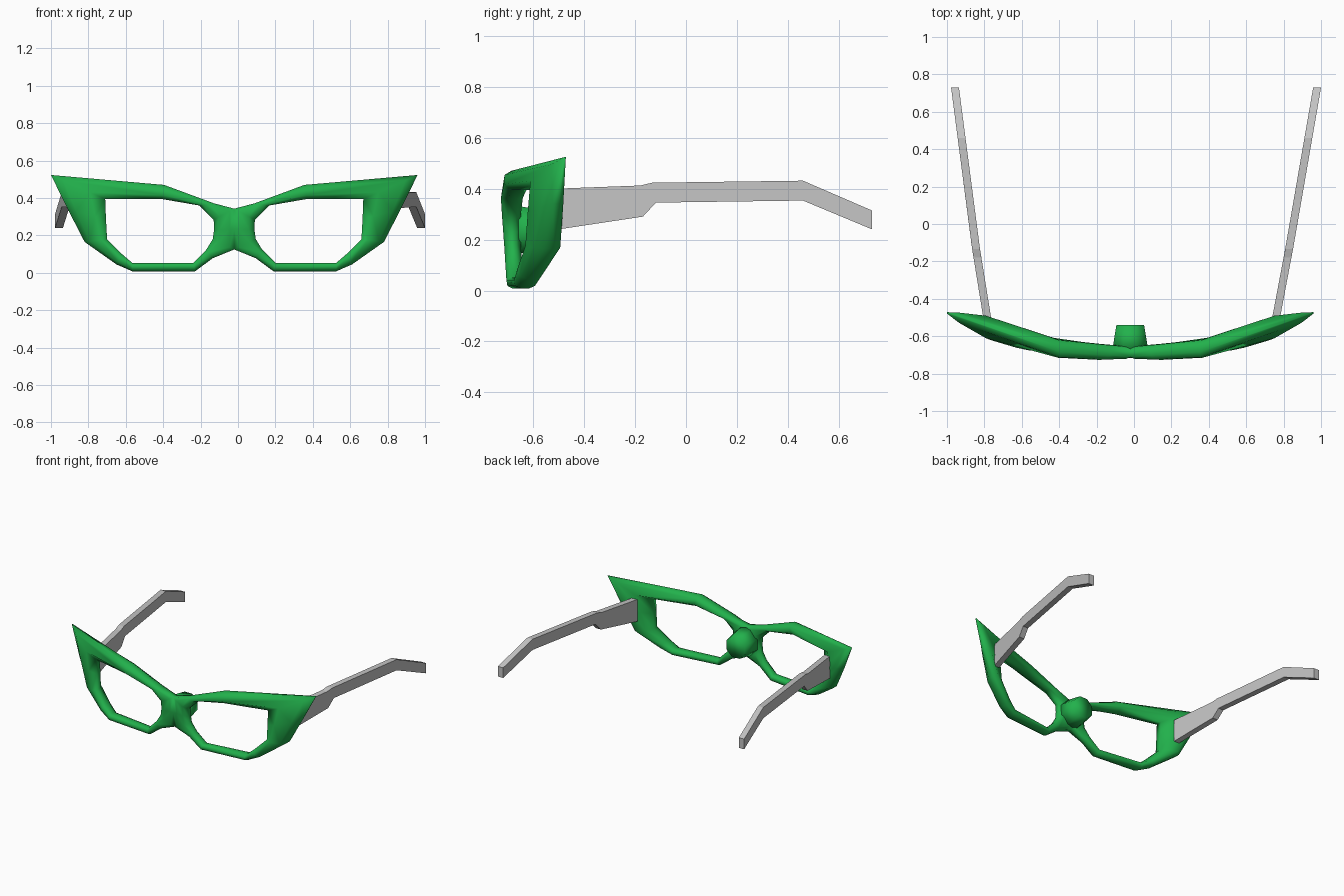
import bpy, bmesh, math
from mathutils import Matrix

if "Cube" in bpy.data.objects:
    bpy.data.objects.remove(bpy.data.objects["Cube"])


def material(name, rgb):
    m = bpy.data.materials.new(name)
    m.diffuse_color = (*rgb, 1)
    m.use_nodes = True
    m.node_tree.nodes["Principled BSDF"].inputs["Base Color"].default_value = m.diffuse_color
    return m


GREEN = material("frame green", (0.016, 0.44, 0.072))
GREY = material("temple grey", (0.546, 0.546, 0.546))


def finish(bm, name, mat, smooth):
    bmesh.ops.recalc_face_normals(bm, faces=bm.faces)
    for f in bm.faces:
        f.smooth = smooth
    me = bpy.data.meshes.new(name)
    bm.to_mesh(me)
    bm.free()
    me.materials.append(mat)
    ob = bpy.data.objects.new(name, me)
    bpy.context.collection.objects.link(ob)
    return ob


def interp(table, u):
    for (a, p), (b, q) in zip(table, table[1:]):
        if u <= b:
            return p + (q - p) * (u - a) / (b - a)
    return table[-1][1]


# Face curve: depth of the front and back surface by distance from the nose
BACK = [(0, -.655), (.33, -.626), (.555, -.588), (.7, -.535), (.78, -.485), (.98, -.465)]


def front_y(u, z):
    return -.73 + .26 * u ** 3 + .08 * max(0, .4 - z) * (1 - u)


# Cat-eye rim, right half: (inner u, inner z, outer u, outer z) round the lens
RIM = [(.69, .395, .98, .523), (.39, .395, .375, .47), (.187, .36, .11, .372),
       (.11, .283, 0, .343), (.108, .23, 0, .235), (.115, .18, 0, .125),
       (.15, .123, .115, .078), (.22, .053, .21, .008), (.545, .053, .545, .008),
       (.60, .10, .63, .045), (.68, .18, .80, .165), (.686, .29, .89, .34)]
# Rounded cross-section: (outer to inner, front to back)
SECTION = [(0, .32), (.22, 0.04), (.72, 0), (1, .3), (1, .7), (.72, 1), (.22, .96), (0, .68)]

bm = bmesh.new()
rings = []
for iu, iz, ou, oz in RIM:
    ring = []
    for t, s in SECTION:
        if ou == 0 and t == 0:                      # bridge joins on the mirror plane
            edge = 0 if oz == .235 else .2
            s = edge if s < .5 else 1 - edge
        u, z = ou + (iu - ou) * t, oz + (iz - oz) * t
        f, b = front_y(u, z), interp(BACK, u)
        ring.append(bm.verts.new((u, f + (b - f) * s, z)))
    rings.append(ring)
n = len(SECTION)
for i, a in enumerate(rings):
    j = (i + 1) % len(rings)
    b = rings[j]
    for k in range(n):
        if k == n - 1 and RIM[i][2] == 0 and RIM[j][2] == 0:
            continue                                # open at the mirror plane
        l = (k + 1) % n
        bm.faces.new((a[k], a[l], b[l], b[k]))
frame = finish(bm, "frame_front", GREEN, True)
frame.location.x = -.02
mirror = frame.modifiers.new("mirror", 'MIRROR')
mirror.use_clip = True
mirror.merge_threshold = .001

# Nose pad: tapered eight-sided knob behind the bridge
bm = bmesh.new()
bmesh.ops.create_cone(bm, cap_ends=True, segments=8, radius1=.105, radius2=.08, depth=.14,
                      matrix=Matrix.Rotation(-math.pi / 2, 4, 'X') @ Matrix.Rotation(math.pi / 8, 4, 'Z'))
pad = finish(bm, "nose_pad", GREEN, True)
pad.location = (-.02, -.61, .238)

# Temples: side profile (y, z) extruded, splaying outwards to the back
TOP = [(-.50, .40), (-.18, .412), (-.133, .423), (.459, .431), (.73, .314)]
BOTTOM = [(-.50, .24), (-.169, .29), (-.118, .345), (.459, .353), (.73, .24)]


def temple(name, splay):
    bm = bmesh.new()
    rows = []
    for (ty, tz), (by, bz) in zip(TOP, BOTTOM):
        row = []
        for y, z, d in ((ty, tz, -.021), (ty, tz, .021), (by, bz, .021), (by, bz, -.021)):
            row.append(bm.verts.new((interp(splay, y) + d, y, z)))
        rows.append(row)
    for a, b in zip(rows, rows[1:]):
        for k in range(4):
            l = (k + 1) % 4
            bm.faces.new((a[k], a[l], b[l], b[k]))
    bm.faces.new(rows[0])
    bm.faces.new(rows[-1])
    return finish(bm, name, GREY, False)


temple("right_temple", [(-.5, .76), (-.13, .83), (.73, .979)])
temple("left_temple", [(-.5, -.785), (-.13, -.845), (.73, -.957)])
